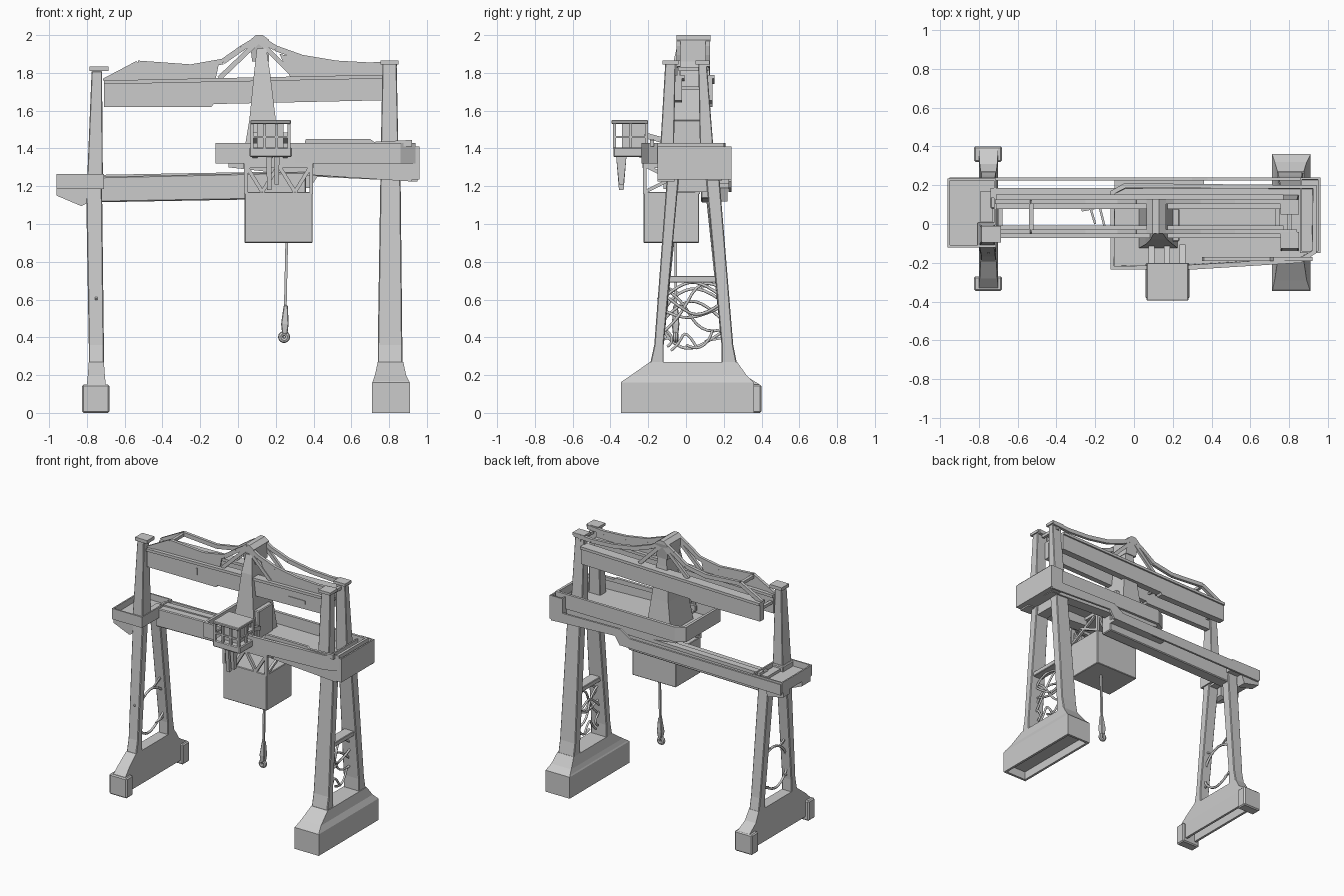
import bpy, bmesh, math, random
from mathutils import Vector

if "Cube" in bpy.data.objects:
    bpy.data.objects.remove(bpy.data.objects["Cube"])

random.seed(4)


def finish(name, bm, bevel=0):
    bmesh.ops.recalc_face_normals(bm, faces=bm.faces)
    me = bpy.data.meshes.new(name)
    bm.to_mesh(me)
    bm.free()
    ob = bpy.data.objects.new(name, me)
    bpy.context.collection.objects.link(ob)
    if bevel:
        m = ob.modifiers.new("bevel", 'BEVEL')
        m.width, m.segments = bevel, 1
    return ob


def loft(name, sections, bevel=0, open_bottom=False):
    """Rectangular sections (z, x0, x1, y0, y1) joined from bottom to top."""
    bm = bmesh.new()
    rings = [[bm.verts.new(p) for p in ((a, c, z), (b, c, z), (b, d, z), (a, d, z))]
             for z, a, b, c, d in sections]
    for r, s in zip(rings, rings[1:]):
        for i in range(4):
            j = (i + 1) % 4
            bm.faces.new((r[i], r[j], s[j], s[i]))
    bottom = bm.faces.new(rings[0][::-1])
    bm.faces.new(rings[-1])
    if open_bottom:  # recess the underside
        bm.normal_update()
        bmesh.ops.inset_region(bm, faces=[bottom], thickness=0.025)
        bmesh.ops.inset_region(bm, faces=[bottom], thickness=0.002)
        for v in bottom.verts:
            v.co.z += 0.06
    return finish(name, bm, bevel)


def box(name, x0, x1, y0, y1, z0, z1, bevel=0):
    return loft(name, [(z0, x0, x1, y0, y1), (z1, x0, x1, y0, y1)], bevel)


def prism(name, pts, y0, y1, bevel=0):
    """Outline in x-z pushed along y."""
    bm = bmesh.new()
    a = [bm.verts.new((x, y0, z)) for x, z in pts]
    b = [bm.verts.new((x, y1, z)) for x, z in pts]
    bm.faces.new(a)
    bm.faces.new(b[::-1])
    for i in range(len(pts)):
        bm.faces.new((a[i - 1], b[i - 1], b[i], a[i]))
    return finish(name, bm, bevel)


def tray(name, plan, z0, z1, rim, depth):
    """Outline in x-y with a raised rim and sunken floor."""
    bm = bmesh.new()
    lo = [bm.verts.new((x, y, z0)) for x, y in plan]
    hi = [bm.verts.new((x, y, z1)) for x, y in plan]
    for i in range(len(plan)):
        bm.faces.new((lo[i - 1], lo[i], hi[i], hi[i - 1]))
    bm.faces.new(lo[::-1])
    top = bm.faces.new(hi)
    bm.normal_update()
    bmesh.ops.inset_region(bm, faces=[top], thickness=rim)
    bmesh.ops.inset_region(bm, faces=[top], thickness=0.002)
    for v in top.verts:
        v.co.z -= depth
    return finish(name, bm)


def bar(name, p, q, w=0.014, d=None):
    """Straight rectangular strut between two points."""
    p, q = Vector(p), Vector(q)
    bm = bmesh.new()
    bmesh.ops.create_cube(bm, size=1)
    rot = (q - p).to_track_quat('Z', 'Y')
    for v in bm.verts:
        v.co = (p + q) / 2 + rot @ Vector((v.co.x * w, v.co.y * (d or w), v.co.z * (q - p).length))
    return finish(name, bm)


def tube(name, pts, r):
    cu = bpy.data.curves.new(name, 'CURVE')
    cu.dimensions, cu.bevel_depth, cu.bevel_resolution, cu.use_fill_caps = '3D', r, 1, True
    cu.resolution_u = 4
    sp = cu.splines.new('NURBS')
    sp.points.add(len(pts) - 1)
    sp.use_endpoint_u, sp.order_u = True, 3
    for a, p in zip(sp.points, pts):
        a.co = (*p, 1)
    bpy.context.collection.objects.link(bpy.data.objects.new(name, cu))


# Right foot with hollow underside and sloping shoulder
loft("right_foot", [(0, .71, .91, -.345, .36), (.16, .71, .91, -.345, .36), (.17, .715, .905, -.335, .35),
                    (.2, .725, .89, -.29, .32), (.27, .74, .875, -.19, .27)], open_bottom=True)
# Left foot with wider end blocks
loft("left_foot", [(.03, -.80, -.70, -.33, .39), (.15, -.80, -.70, -.33, .39),
                   (.2, -.795, -.705, -.28, .31), (.27, -.79, -.71, -.19, .27)], open_bottom=True)
for tag, a, b in (("front", -.345, -.27), ("back", .32, .40)):
    box("left_foot_block_" + tag, -.825, -.68, a, b, 0, .15, .008)

# Tapered leg pairs
for side, lo, hi, top in (("right", (.74, .87), (.755, .86), 1.33), ("left", (-.79, -.71), (-.805, -.72), 1.22)):
    loft(side + "_front_leg", [(.26, *lo, -.19, -.118), (.36, *lo, -.168, -.118), (top, *hi, -.095, -.03)], .005)
    loft(side + "_back_leg", [(.26, *lo, .188, .27), (.36, *lo, .188, .25), (top, *hi, .098, .17)], .005)
box("right_leg_crossbar", .77, .85, -.14, .21, .69, .725, .004)
for side, a, b in (("right", .765, .85), ("left", -.79, -.73)):
    box(side + "_leg_top_tie", a, b, -.09, .17, 1.17, 1.24)

# Twisted bracing between the legs
for z0, z1, bow in ((.42, .66, .07), (.66, .44, -.03), (.60, .62, .08), (.55, .56, -.05), (.48, .50, .10), (.64, .58, -.08)):
    x = .81 + random.uniform(-.02, .02)
    tube("right_bracing", [(x, -.13, z0), (x + .02, -.04, z0 + bow), (x - .02, .08, z1 + bow), (x, .185, z1)], .008)
for pts in (((-.08, .33), (-.04, .36), (.0, .45), (.06, .34)), ((.0, .36), (.06, .33), (.13, .39), (.14, .44)),
            ((-.13, .46), (-.08, .42), (-.07, .37), (-.10, .35))):
    tube("right_bracing_lower", [(.80, y, z) for y, z in pts], .008)
loop = [(.22, .45), (.10, .36), (-.02, .33), (-.13, .43), (-.12, .55), (-.04, .64), (.08, .67), (.18, .6)]
tube("left_bracing_loop", [(-.75, y, z) for y, z in loop], .009)
for y, z, dy, dz in ((-.1, .55, -.05, .06), (.08, .66, .07, .04), (-.08, .4, -.07, -.02), (.1, .38, .11, .02), (-.03, .63, -.08, .04)):
    bar("left_bracing_twig", (-.75, y, z), (-.75, y + dy, z + dz), .012)

# Lower beam and long runway rail, stepping up under the deck
prism("lower_beam", [(-.74, 1.115), (.36, 1.135), (.36, 1.275), (-.74, 1.25)], .08, .17, .006)
prism("lower_beam_cap", [(-.74, 1.235), (.36, 1.255), (.36, 1.28), (-.74, 1.26)], .135, .185)
prism("runway_rail", [(-.95, 1.17), (.38, 1.19), (.42, 1.25), (.95, 1.225), (.95, 1.30), (.38, 1.31), (.30, 1.26), (-.95, 1.25)], .225, .24)
box("runway_rail_tie", -.1, .36, .16, .23, 1.19, 1.215)

# Left end platform
tray("left_platform", [(-.96, -.12), (-.71, -.12), (-.71, .235), (-.96, .235)], 1.185, 1.265, .015, .045)
prism("left_platform_bracket", [(-.96, 1.2), (-.96, 1.15), (-.83, 1.095), (-.80, 1.11), (-.80, 1.2)], -.10, .0)
prism("left_platform_back_bracket", [(-.96, 1.2), (-.96, 1.15), (-.83, 1.12), (-.80, 1.2)], .15, .22)

# Right machinery deck
tray("machinery_deck", [(-.12, -.235), (.30, -.235), (.86, -.20), (.94, -.15), (.94, .20), (-.05, .21), (-.12, .17)],
     1.32, 1.43, .025, .085)
tray("deck_end_platform", [(.855, -.15), (.96, -.15), (.96, .24), (.855, .24)], 1.235, 1.41, .015, .04)
prism("deck_front_coaming", [(.35, 1.42), (.92, 1.41), (.92, 1.445), (.72, 1.435), (.70, 1.45), (.36, 1.45)], -.19, -.17)
prism("deck_front_girder", [(.38, 1.26), (.92, 1.225), (.92, 1.33), (.38, 1.33)], -.15, -.06)
prism("deck_back_girder", [(-.05, 1.30), (.3, 1.26), (.92, 1.23), (.92, 1.33), (-.05, 1.33)], .11, .19)

# Upper posts with caps
loft("left_upper_post", [(1.2, -.80, -.715, -.11, .0), (1.81, -.775, -.72, -.085, -.02)], .004)
box("left_post_collar", -.81, -.71, -.12, .01, 1.2, 1.26, .006)
box("left_post_cap", -.785, -.685, -.095, -.01, 1.81, 1.835)
for tag, a, b, c, d in (("front", -.14, -.065, -.11, -.055), ("back", .075, .15, .065, .11)):
    loft("right_upper_post_" + tag, [(1.34, .755, .85, a, b), (1.85, .765, .84, c, d)], .004)
    box("right_post_cap_" + tag, .755, .85, c - .015, d + .015, 1.845, 1.865)

# Twin upper girders, sagging cable bands and braces
top_line = [(-.71, 1.765), (-.53, 1.86), (-.25, 1.84), (-.08, 1.87), (.02, 1.94), (.11, 1.995),
            (.20, 1.94), (.34, 1.89), (.52, 1.86), (.70, 1.85), (.84, 1.86)]
for tag, a, b in (("front", -.06, -.02), ("back", .09, .14)):
    m = (a + b) / 2
    prism("upper_girder_" + tag, [(-.71, 1.62), (-.14, 1.62), (-.13, 1.635), (.77, 1.655), (.77, 1.785), (-.71, 1.755)], a, b)
    prism("girder_flange_" + tag, [(-.71, 1.74), (.77, 1.77), (.77, 1.79), (-.71, 1.76)], a - .012, b + .012)
    for (x0, z0), (x1, z1) in zip(top_line, top_line[1:]):
        bar("cable_band_" + tag, (x0, m, z0 - .01), (x1, m, z1 - .01), .022, .03)
    for x, z in ((-.10, 1.77), (.30, 1.78)):
        bar("peak_brace_" + tag, (.11, m, 1.97), (x, m, z), .02, .026)
prism("left_web_panel", [(-.71, 1.75), (-.71, 1.765), (-.53, 1.855), (-.25, 1.835), (-.10, 1.855), (-.12, 1.76)], -.045, -.035)
prism("right_web_panel", [(.28, 1.77), (.22, 1.90), (.34, 1.875), (.52, 1.85), (.77, 1.845), (.77, 1.78)], -.045, -.035)
box("girder_slot_frame", .46, .60, -.065, -.058, 1.69, 1.715)
box("girder_slot_tab", -.31, -.295, -.066, -.058, 1.67, 1.72)
for x, z in ((-.53, 1.845), (.80, 1.82), (-.69, 1.70), (.74, 1.72)):
    bar("girder_tie", (x, -.04, z), (x, .12, z), .022)
for p, q in (((-.27, .07), (-.16, .09)), ((-.23, .10), (-.2, .0)), ((-.18, .1), (-.15, -.02))):
    bar("girder_linkage", (*p, 1.70), (*q, 1.70), .012)

# Central mast, peak cap and winch house
loft("mast", [(1.34, .025, .225, -.125, .145), (1.55, .06, .20, -.105, .125), (1.8, .085, .17, -.08, .105),
              (1.93, .10, .15, -.05, .10)])
loft("peak_cap", [(1.86, .075, .165, -.03, .11), (1.95, .065, .165, -.045, .125),
                  (1.975, .065, .165, -.05, .13), (2.0, .095, .13, -.05, .13)])
box("winch_house", .10, .235, -.09, .08, 1.34, 1.55, .006)

# Operator cab: floor, roof, window frame and hanging struts
box("cab_floor", .06, .285, -.385, -.20, 1.355, 1.405, .006)
box("cab_roof", .065, .28, -.395, -.20, 1.53, 1.55, .004)
box("cab_core", .10, .24, -.34, -.21, 1.40, 1.535)
for x in (.075, .14, .205, .27):
    for y in (-.378, -.21):
        box("cab_window_post", x - .008, x + .008, y - .008, y + .008, 1.40, 1.535)
for x in (.075, .27):
    box("cab_side_post", x - .007, x + .007, -.30, -.285, 1.40, 1.535)
    bar("cab_side_rail", (x, -.38, 1.46), (x, -.2, 1.46), .012)
bar("cab_front_rail", (.07, -.38, 1.46), (.275, -.38, 1.46), .012)
for x, z in ((.165, 1.18), (.205, 1.21)):
    loft("cab_strut", [(z, x - .012, x + .012, -.355, -.33), (1.36, x - .014, x + .014, -.37, -.315)])
for x in (.09, .17, .25):
    bar("cab_bracket", (x, -.22, 1.47), (x, -.11, 1.44), .03)
    bar("cab_bracket_lower", (x, -.26, 1.37), (x, -.14, 1.33), .025)

# Hoist box with lattice collar
box("hoist_box", .035, .395, -.225, .07, .90, 1.17, .004)
X, Y = (.042, .388), (-.218, .063)
for x in X:
    for y in Y:
        box("lattice_post", x - .01, x + .01, y - .01, y + .01, 1.16, 1.33)
    bar("lattice_side_rim", (x, Y[0], 1.31), (x, Y[1], 1.31), .025)
    for s, t in ((0, 1), (1, 0)):
        bar("lattice_side_brace", (x, Y[s], 1.17), (x, Y[t], 1.31), .018)
for y in Y:
    bar("lattice_rim", (X[0], y, 1.31), (X[1], y, 1.31), .025)
    for k in range(4):
        x0, x1 = (X[0] + (X[1] - X[0]) * i / 4 for i in (k, k + 1))
        z0, z1 = (1.31, 1.17) if k % 2 == 0 else (1.17, 1.31)
        bar("lattice_brace", (x0, y, z0), (x1, y, z1), .02)

# Hoist rope, weight and hook ball
hx, hy = .25, -.055
bar("hoist_rope", (hx + .008, hy, .91), (hx, hy, .54), .014)
loft("hook_shank", [(.42, hx - .016, hx + .012, hy - .015, hy + .015), (.47, hx - .022, hx + .018, hy - .02, hy + .02),
                    (.57, hx - .008, hx + .014, hy - .012, hy + .012)], .004)
bpy.ops.mesh.primitive_torus_add(location=(hx - .006, hy, .402), rotation=(math.pi / 2, 0, 0), major_radius=.018,
                                 minor_radius=.014, major_segments=14, minor_segments=8)
bpy.context.object.name = "hook_ring"
